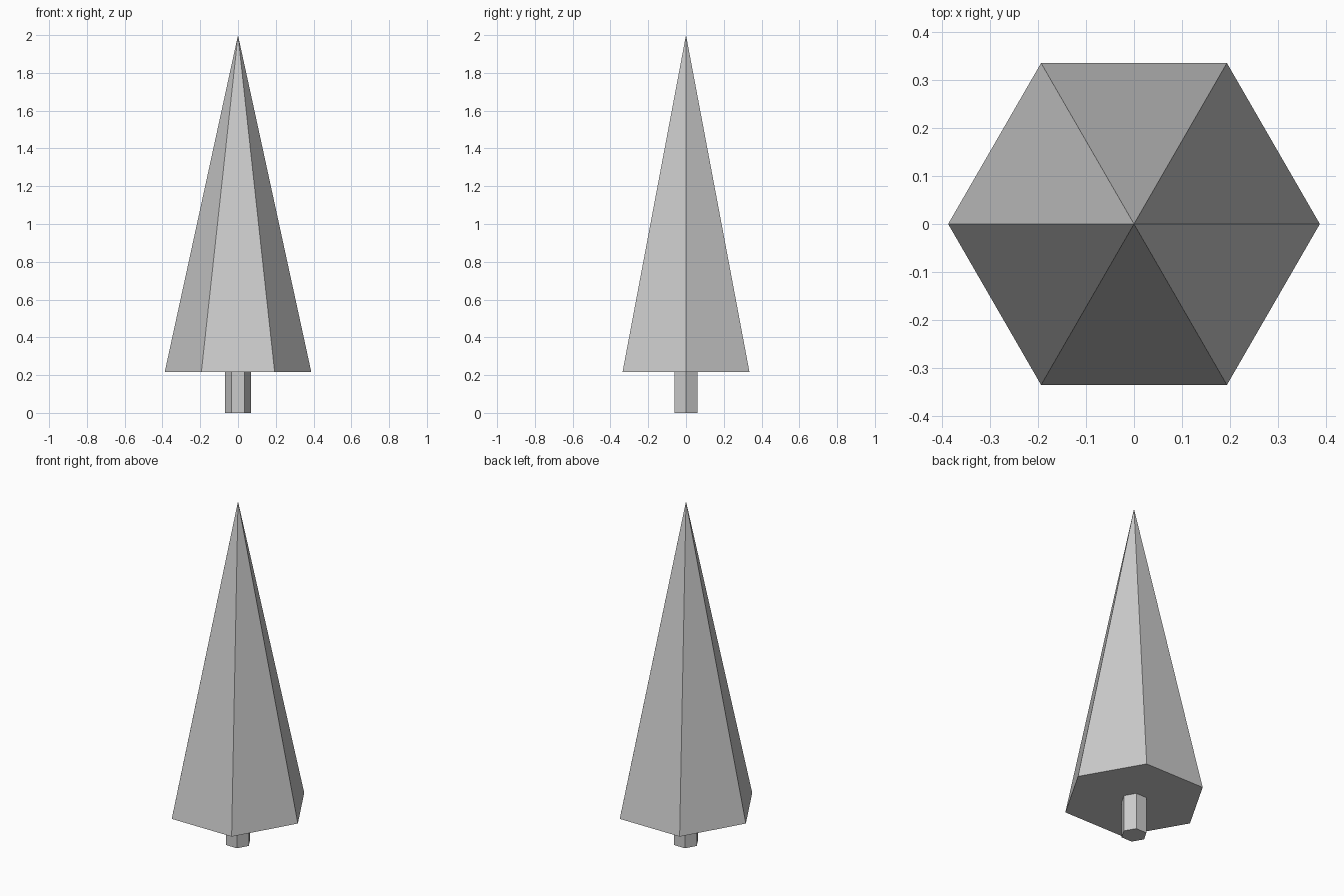
import bpy
import math

if "Cube" in bpy.data.objects:
    bpy.data.objects.remove(bpy.data.objects["Cube"])

SIDES = 6
BASE_Z = 0.216   # underside of the foliage
TOP_Z = 2.0


def hex_part(name, r_bottom, r_top, z0, z1):
    """Flat-shaded six-sided cone or prism with corners on the x axis."""
    bpy.ops.mesh.primitive_cone_add(
        vertices=SIDES, radius1=r_bottom, radius2=r_top, depth=z1 - z0,
        location=(0, 0, (z0 + z1) / 2), rotation=(0, 0, math.pi / 2))
    obj = bpy.context.object
    obj.name = name
    bpy.ops.object.transform_apply(location=True, rotation=True, scale=True)
    bpy.ops.object.shade_flat()
    return obj


# Short trunk
hex_part("trunk", 0.07, 0.07, 0.0, BASE_Z)

# Tall pointed foliage
hex_part("foliage", 0.388, 0.0, BASE_Z, TOP_Z)
